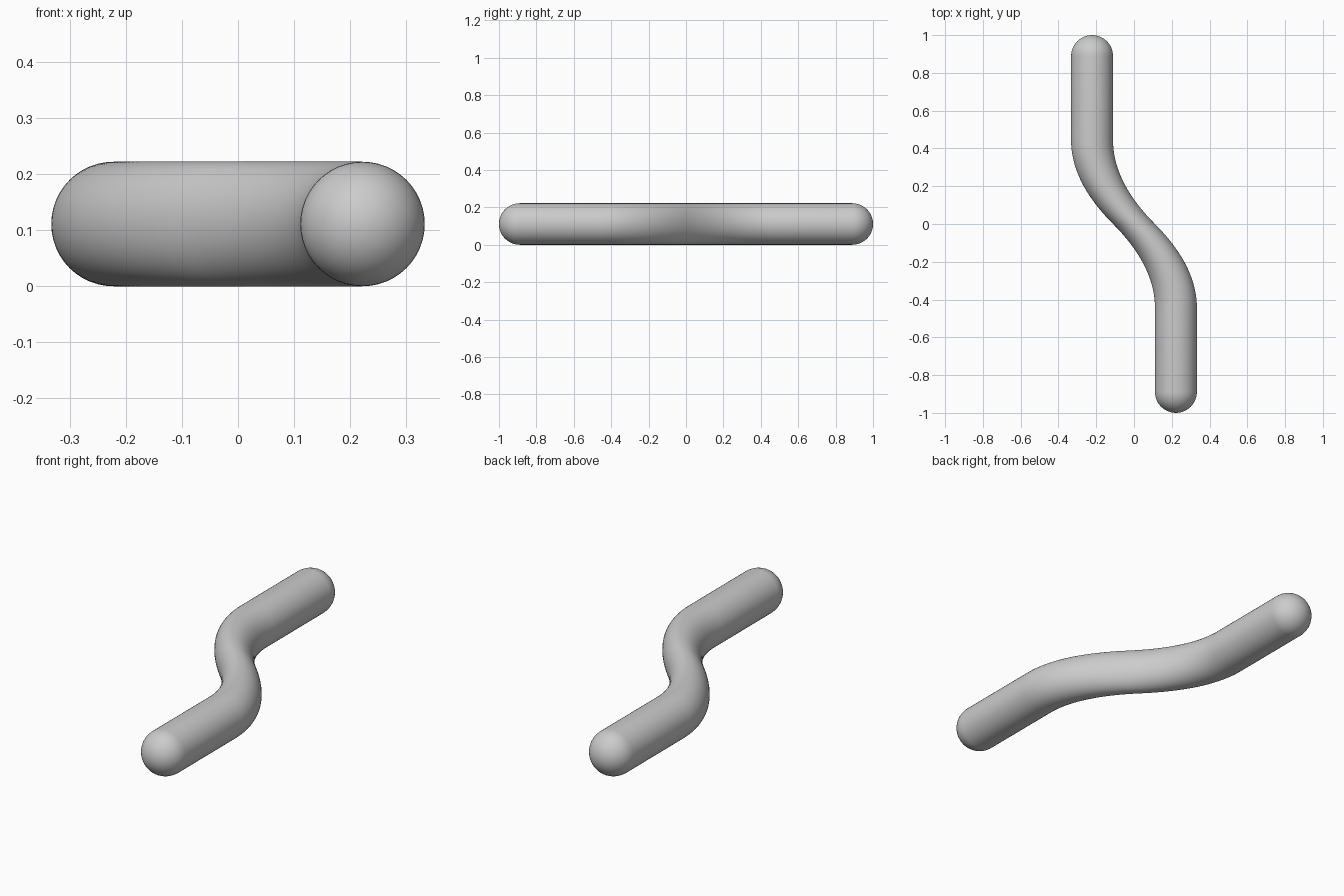
import bpy, bmesh, math

if "Cube" in bpy.data.objects:
    bpy.data.objects.remove(bpy.data.objects["Cube"])

R, HALF, BEND, SHIFT, SIDES = 0.111, 0.889, 0.444, 0.222, 48


def centre_x(y):
    # two parabolic bends joining the straight ends
    t = min(abs(y) / BEND, 1.0)
    return -math.copysign(SHIFT * (2 * t - t * t), y)


# stations along y: (position, radius) with rounded ends
cap = [(HALF + R * math.sin(a), R * math.cos(a))
       for a in (math.pi / 2 * i / 12 for i in range(12))]
stations = [(-y, r) for y, r in reversed(cap)]
stations += [(-BEND + 2 * BEND * i / 48, R) for i in range(49)]
stations += cap

# S-bent rod: round sections kept square to y
bm = bmesh.new()
rings = []
for y, r in stations:
    rings.append([bm.verts.new((centre_x(y) + r * math.cos(2 * math.pi * k / SIDES), y,
                                R + r * math.sin(2 * math.pi * k / SIDES)))
                  for k in range(SIDES)])
for a, b in zip(rings, rings[1:]):
    for k in range(SIDES):
        n = (k + 1) % SIDES
        bm.faces.new((a[k], a[n], b[n], b[k]))

# close the tips
for ring, y in ((rings[0], -HALF - R), (rings[-1], HALF + R)):
    tip = bm.verts.new((centre_x(y), y, R))
    for k in range(SIDES):
        bm.faces.new((ring[k], ring[(k + 1) % SIDES], tip))
bmesh.ops.recalc_face_normals(bm, faces=bm.faces)
for f in bm.faces:
    f.smooth = True

mesh = bpy.data.meshes.new("bent_rod")
bm.to_mesh(mesh)
bm.free()
bpy.context.collection.objects.link(bpy.data.objects.new("bent_rod", mesh))
